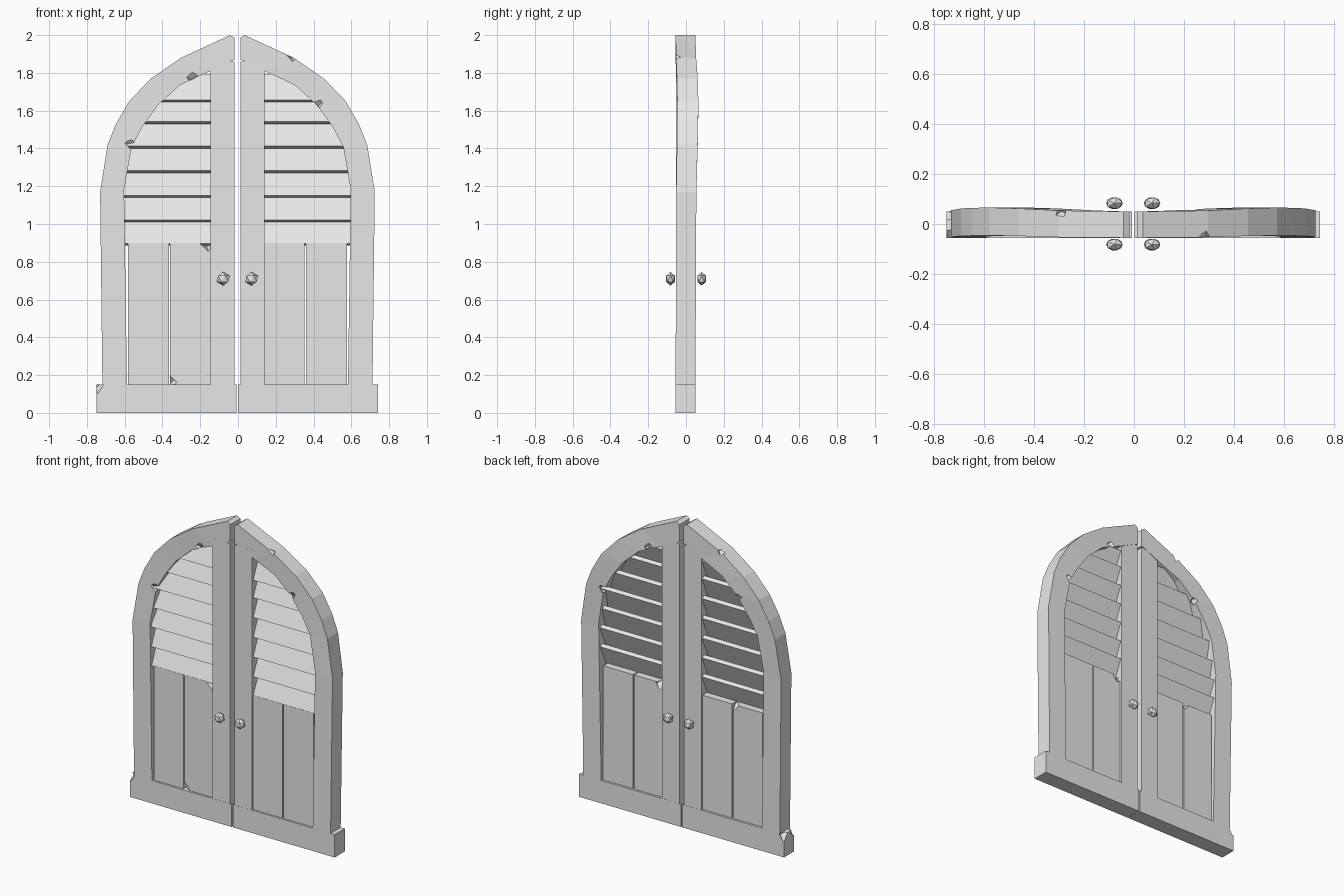
import bpy, bmesh
from mathutils import Vector, Euler

cube = bpy.data.objects.get("Cube")
if cube:
    bpy.data.objects.remove(cube, do_unlink=True)

grey = bpy.data.materials.new("plain_grey")
grey.use_nodes = True
grey.diffuse_color = (0.8, 0.8, 0.8, 1)
grey.node_tree.nodes["Principled BSDF"].inputs["Base Color"].default_value = grey.diffuse_color

CX = -0.003            # the gap between the leaves
FRONT, BACK = -0.055, 0.05

# Arched rail: outer u, outer z, inner u, inner z, backward bow
ARCH = [
    (0.715, 0.15, 0.585, 0.15, 0), (0.727, 1.17, 0.6, 1.18, 0.004),
    (0.687, 1.42, 0.56, 1.41, 0.01), (0.643, 1.53, 0.5, 1.52, 0.012),
    (0.573, 1.65, 0.42, 1.63, 0.013), (0.458, 1.77, 0.305, 1.735, 0.01),
    (0.298, 1.88, 0.143, 1.81, 0.003), (0.038, 2.0, 0.03, 1.865, 0),
    (0.015, 1.985, 0.015, 1.87, 0),
]


def finish(name, bm):
    bmesh.ops.recalc_face_normals(bm, faces=bm.faces[:])
    mesh = bpy.data.meshes.new(name)
    bm.to_mesh(mesh)
    bm.free()
    mesh.materials.append(grey)
    ob = bpy.data.objects.new(name, mesh)
    bpy.context.collection.objects.link(ob)
    return ob


def loft(name, rings):
    """Skin a list of equal vertex rings and cap both ends."""
    bm = bmesh.new()
    rows = [[bm.verts.new(p) for p in ring] for ring in rings]
    n = len(rows[0])
    for a, b in zip(rows, rows[1:]):
        for i in range(n):
            j = (i + 1) % n
            bm.faces.new((a[i], a[j], b[j], b[i]))
    bm.faces.new(rows[0])
    bm.faces.new(rows[-1])
    return finish(name, bm)


def box(name, side, u, y, z):
    return loft(name, [[(CX + side * a, y[0], z[0]), (CX + side * a, y[1], z[0]),
                        (CX + side * a, y[1], z[1]), (CX + side * a, y[0], z[1])] for a in u])


def inner_edge(z):
    """Half width of the opening at a height, reaching a little into the rail."""
    for a, b in zip(ARCH, ARCH[1:]):
        if a[3] <= z <= b[3]:
            t = (z - a[3]) / (b[3] - a[3])
            return a[2] + t * (b[2] - a[2]) + 0.03
    return 0.16


def nick(target, x, y, z, size):
    """Chip a small angular notch out of an edge."""
    bm = bmesh.new()
    bmesh.ops.create_cube(bm, size=size)
    cutter = finish("nick_cutter", bm)
    cutter.location = (x, y, z)
    cutter.rotation_euler = Euler((0.7, 0.5, 0.6))
    cutter.hide_render = True
    mod = target.modifiers.new("nick", 'BOOLEAN')
    mod.operation, mod.solver, mod.object = 'DIFFERENCE', 'EXACT', cutter
    bpy.context.view_layer.update()
    graph = bpy.context.evaluated_depsgraph_get()
    old, target_mesh = target.data, bpy.data.meshes.new_from_object(target.evaluated_get(graph))
    target.modifiers.clear()
    target.data = target_mesh
    bpy.data.meshes.remove(old)
    bpy.data.objects.remove(cutter, do_unlink=True)


for side, tag in ((-1, "right"), (1, "left")):
    # Frame of the leaf
    arch = loft(tag + "_arched_rail", [
        [(CX + side * ou, FRONT + 0.7 * bow, oz), (CX + side * ou, BACK + 1.2 * bow, oz),
         (CX + side * iu, BACK + 1.2 * bow, iz), (CX + side * iu, FRONT + 0.7 * bow, iz)]
        for ou, oz, iu, iz, bow in ARCH])
    box(tag + "_inner_stile", side, (0.016, 0.143), (FRONT + 0.001, BACK - 0.001), (0.15, 1.86))
    base = box(tag + "_bottom_rail", side, (0.004, 0.745), (FRONT, BACK), (0, 0.15))

    # Two upright boards, slightly recessed
    inner_board = box(tag + "_inner_board", side, (0.14, 0.356), (-0.042, 0.036), (0.14, 0.9))
    outer_board = box(tag + "_outer_board", side, (0.363, 0.58), (-0.042, 0.036), (0.14, 0.9))

    # Sloping louvre slats
    for i, z in enumerate((0.885, 1.01, 1.14, 1.27, 1.4, 1.53, 1.645)):
        top = z + 0.14
        lo, hi = inner_edge(z), inner_edge(top)
        section = [(-0.042, z + 0.012), (0.018, top + 0.01), (0.042, top - 0.002), (-0.018, z)]
        ends = [lo, hi, hi, lo]
        loft(f"{tag}_slat_{i + 1}", [
            [(CX + side * 0.13, y, h) for y, h in section],
            [(CX + side * u, y, h) for u, (y, h) in zip(ends, section)]])

    # Faceted knobs on both faces
    for y, face in ((-0.082, "front"), (0.083, "back")):
        bm = bmesh.new()
        bmesh.ops.create_icosphere(bm, subdivisions=1, radius=1)
        for v in bm.verts:
            v.co = Vector((v.co.x * 0.037, v.co.y * 0.027, v.co.z * 0.036))
            v.co += Vector((CX + side * 0.075, y, 0.71))
        finish(f"{tag}_{face}_knob", bm)

    # Chipped edges, the two leaves being turned copies of each other
    near, far = (FRONT, BACK) if side < 0 else (BACK, FRONT)
    for u, y, z, size in ((0.235, near, 1.772, 0.045), (0.565, near, 1.42, 0.04),
                          (0.29, far, 1.888, 0.035), (0.43, far, 1.635, 0.035)):
        nick(arch, CX + side * u, y, z, size)
    nick(inner_board, CX + side * 0.16, near * 0.8, 0.895, 0.05)
    if side < 0:
        nick(inner_board, CX - 0.365, -0.042, 0.16, 0.06)
        nick(outer_board, CX - 0.37, 0.036, 0.9, 0.05)
        for y in (FRONT, BACK):
            nick(base, CX - 0.745, y, 0.145, 0.05)
